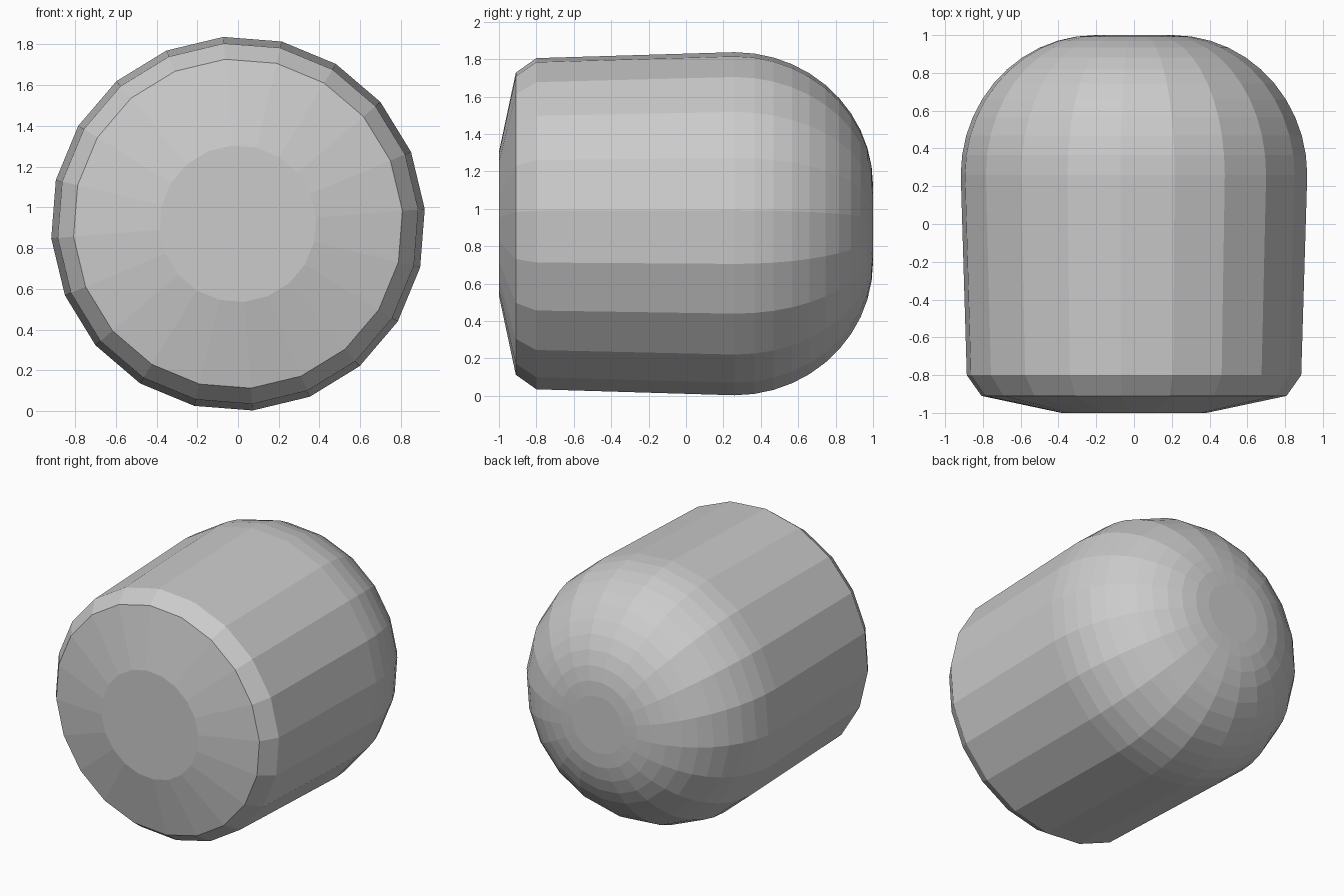
import bpy, bmesh, math

if "Cube" in bpy.data.objects:
    bpy.data.objects.remove(bpy.data.objects["Cube"])

SIDES, OFFSET, CZ = 20, math.radians(4.5), 0.92

# Profile as (y, radius): chamfered front, gently flared side, rounded back
profile = [(-1.0, 0.385), (-0.91, 0.81), (-0.8, 0.888)]
Y0, R0, R1, SEG = 0.26, 0.92, 0.205, 11
for i in range(SEG + 1):
    a = math.pi / 2 * i / SEG
    profile.append((Y0 + (1 - Y0) * math.sin(a), R1 + (R0 - R1) * math.cos(a)))

# Lathe the profile around the y axis, flat shaded
bm = bmesh.new()
rings = []
for y, r in profile:
    rings.append([bm.verts.new((r * math.cos(OFFSET + math.tau * k / SIDES), y,
                                CZ + r * math.sin(OFFSET + math.tau * k / SIDES)))
                  for k in range(SIDES)])
for a, b in zip(rings, rings[1:]):
    for k in range(SIDES):
        n = (k + 1) % SIDES
        bm.faces.new((a[k], a[n], b[n], b[k]))
bm.faces.new(rings[0])
bm.faces.new(rings[-1])
bmesh.ops.recalc_face_normals(bm, faces=bm.faces)

mesh = bpy.data.meshes.new("rounded_barrel")
bm.to_mesh(mesh)
bm.free()
bpy.context.collection.objects.link(bpy.data.objects.new("rounded_barrel", mesh))
